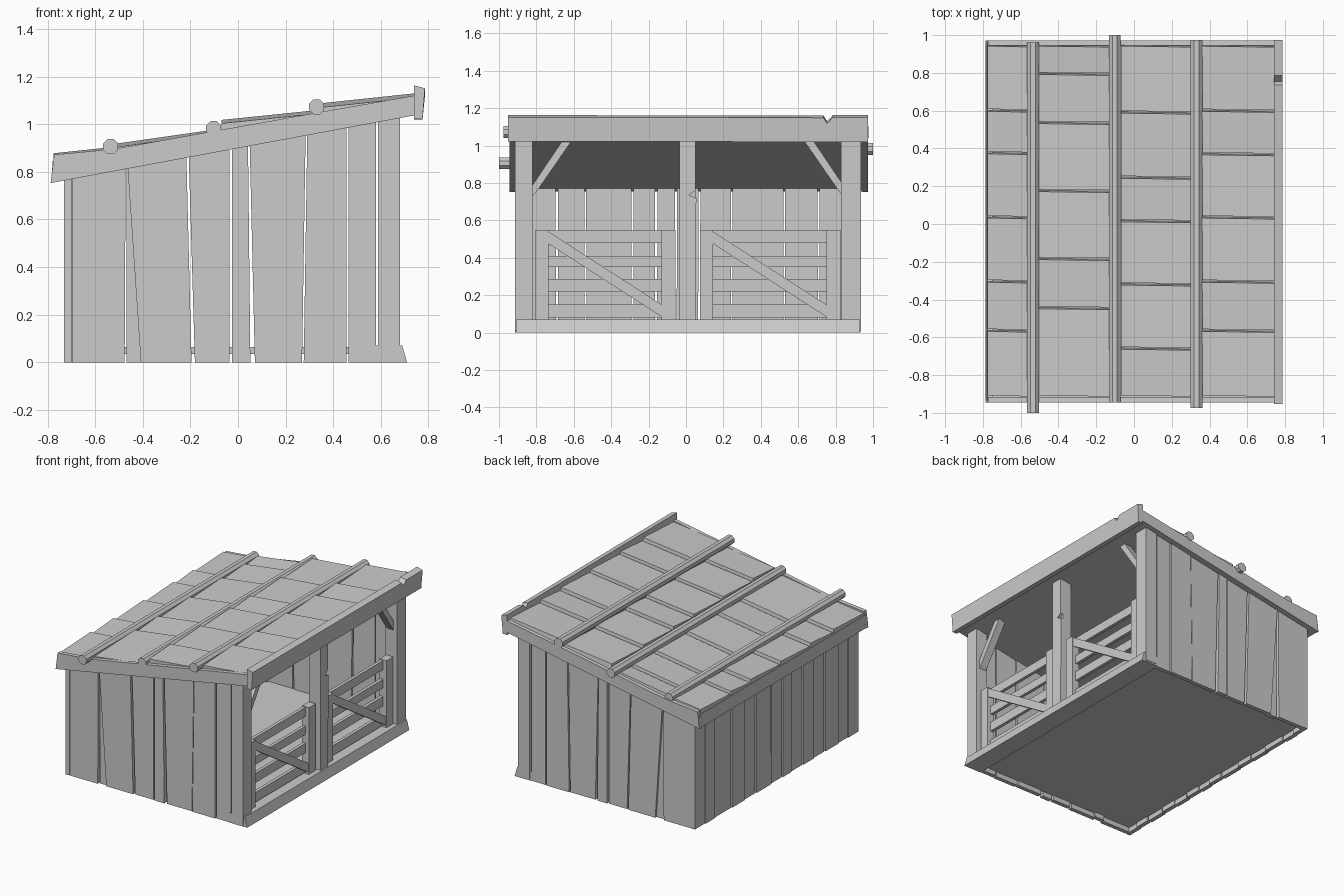
import bpy, bmesh, math, random
random.seed(4)

YC = 0.01                       # mirror plane of the building in y


def under(x):                   # underside of the sloping roof
    return 0.9 + 0.186 * x


def mesh(name, verts, faces):
    me = bpy.data.meshes.new(name)
    me.from_pydata(verts, [], faces)
    bm = bmesh.new()
    bm.from_mesh(me)
    bmesh.ops.recalc_face_normals(bm, faces=bm.faces)
    bm.to_mesh(me)
    bm.free()
    ob = bpy.data.objects.new(name, me)
    bpy.context.collection.objects.link(ob)
    return ob


def prism(name, pts, axis, a, b):
    """Extrude a 2D profile along an axis from a to b."""
    def place(p, t):
        return {'x': (t, p[0], p[1]), 'y': (p[0], t, p[1]), 'z': (p[0], p[1], t)}[axis]
    n = len(pts)
    verts = [place(p, a) for p in pts] + [place(p, b) for p in pts]
    faces = [tuple(range(n)), tuple(range(n, 2 * n))]
    faces += [(i, (i + 1) % n, n + (i + 1) % n, n + i) for i in range(n)]
    return mesh(name, verts, faces)


def box(name, x0, x1, y0, y1, z0, z1):
    return prism(name, [(x0, y0), (x1, y0), (x1, y1), (x0, y1)], 'z', z0, z1)


# floor (raised inside the walls) and front sill
box("floor", -0.705, 0.60, -0.885, 0.905, 0.035, 0.065)
prism("front_sill", [(0.57, 0), (0.71, 0), (0.69, 0.07), (0.57, 0.07)], 'y', -0.91, 0.93)

# side wall planks: top left, top right, bottom left, bottom right (x), inset
planks = [
    (-0.697, -0.472, -0.697, -0.476, 0),
    (-0.468, -0.440, -0.468, -0.390, 0.014),
    (-0.464, -0.217, -0.408, -0.195, 0),
    (-0.207, -0.036, -0.181, -0.036, 0.005),
    (-0.025, 0.042, -0.025, 0.052, 0),
    (0.049, 0.284, 0.071, 0.269, 0.005),
    (0.291, 0.456, 0.276, 0.456, 0),
    (0.465, 0.580, 0.465, 0.580, 0.005),
]
for side in (-1, 1):
    for tl, tr, bl, br, inset in planks:
        out = YC + side * (0.922 - inset)
        prism("side_plank", [(bl, 0), (br, 0), (tr, under(tr) + 0.01), (tl, under(tl) + 0.01)],
              'y', out, out - side * 0.03)

# back wall planks: open gaps (1), and tight joints with no visible slit (0)
gaps = [(-0.913, 0), (-0.80, 0), (-0.69, 1), (-0.537, 1), (-0.41, 0), (-0.285, 1), (-0.16, 1),
        (-0.055, 1), (0.07, 1), (0.245, 1), (0.38, 0), (0.525, 1), (0.71, 1), (0.82, 0), (0.933, 0)]
for i, ((a, ga), (b, gb)) in enumerate(zip(gaps, gaps[1:])):
    off = 0.006 * (i % 2)
    s = random.uniform(-0.003, 0.003)
    ya, yb = a + 0.005 * ga, b - 0.005 * gb
    prism("back_plank", [(ya, 0), (yb, 0), (yb + s * gb, 0.785), (ya + s * ga, 0.785)],
          'x', -0.73 + off, -0.70 + off)

# posts, the middle one with a chipped edge
for y0, y1 in ((-0.915, -0.82), (0.83, 0.935)):
    prism("corner_post", [(0.589, 0.01), (0.68, 0.01), (0.68, under(0.68)), (0.589, under(0.589))],
          'y', y0, y1)
box("middle_post", 0.589, 0.66, -0.035, 0.05, 0.05, 1.02)
prism("middle_post_face", [(-0.035, 0.05), (0.05, 0.05), (0.055, 0.72), (0.015, 0.735), (0.05, 0.76),
                           (0.05, 1.025), (-0.035, 1.025)], 'x', 0.66, 0.68)

# corner braces under the roof
for side in (-1, 1):
    prism("corner_brace", [(YC + side * y, z) for y, z in
                           [(0.83, 0.73), (0.83, 0.79), (0.675, 1.02), (0.625, 1.02), (0.815, 0.745)]],
          'x', 0.60, 0.655)

# two gates
for y in (-0.805, 0.075):
    box("gate_stile", 0.60, 0.655, y, y + 0.07, 0.07, 0.55)
    box("gate_stile", 0.60, 0.655, y + 0.675, y + 0.75, 0.07, 0.55)
    for z0, z1 in ((0.08, 0.15), (0.22, 0.287), (0.35, 0.41), (0.48, 0.545)):
        box("gate_rail", 0.605, 0.628, y + 0.05, y + 0.70, z0, z1)
    prism("gate_brace", [(y + 0.07, 0.54), (y + 0.675, 0.15), (y + 0.675, 0.085), (y + 0.07, 0.475)],
          'x', 0.628, 0.65)

# roof deck, barge boards and eaves board
prism("roof_deck", [(-0.775, under(-0.775)), (0.75, under(0.75)), (0.75, under(0.75) + 0.06),
                    (-0.775, under(-0.775) + 0.06)], 'y', -0.93, 0.955)
for y0, y1 in ((-0.945, -0.915), (0.945, 0.972)):
    prism("barge_board", [(-0.787, 0.753), (0.75, 1.039), (0.75, 1.122), (0.34, 1.050),
                          (-0.52, 0.896), (-0.772, 0.872)], 'y', y0, y1)
prism("eaves_board", [(-0.785, 0.755), (-0.75, 0.761), (-0.75, 0.85), (-0.778, 0.845)],
      'y', -0.93, 0.955)

# front fascia, leaning slightly, with a notch in its top edge
fascia = prism("front_fascia", [(-0.953, 1.022), (0.972, 1.02), (0.974, 1.163), (0.785, 1.163),
                                (0.755, 1.13), (0.735, 1.161), (-0.953, 1.163)], 'x', 0.74, 0.775)
for v in fascia.data.vertices:
    if v.co.x > 0.76 and v.co.z > 1.1:
        v.co.x += 0.01
        v.co.z -= 0.012

# roof tile courses: x range, top heights, seams in y
courses = [
    (-0.775, -0.51, 0.870, 0.898, [0.605, 0.38, 0.04, -0.30, -0.56]),
    (-0.55, -0.08, 0.905, 0.972, [0.80, 0.54, 0.18, -0.18, -0.44]),
    (-0.07, 0.34, 1.010, 1.052, [0.595, 0.25, 0.02, -0.315, -0.655]),
    (0.31, 0.745, 1.076, 1.122, [0.605, 0.375, 0.04, -0.30, -0.56]),
]
for x0, x1, h0, h1, seams in courses:
    edges = [0.95] + seams + [-0.912]
    for hi, lo in zip(edges, edges[1:]):
        k = random.uniform(0.006, 0.012)
        verts = []
        for x, h, skew in ((x0, h0, 0), (x1, h1, 0.006)):
            base = under(x) + 0.045
            a, b = lo + 0.004 - skew, hi + 0.002 - skew
            # raised, slanted end on the +y side makes the dark step at each seam
            verts += [(x, a, base), (x, b, base), (x, b - 0.010, h + 0.008), (x, a, h - k)]
        mesh("roof_tile", verts, [(0, 1, 2, 3), (4, 5, 6, 7), (0, 1, 5, 4), (1, 2, 6, 5),
                                  (2, 3, 7, 6), (3, 0, 4, 7)])

# round poles holding the tiles down
for x, z, y0, y1 in ((-0.535, 0.906, -1.0, 0.96), (-0.102, 0.982, -0.945, 1.0),
                     (0.33, 1.073, -0.975, 0.975)):
    ring = [(x + 0.034 * math.cos(math.tau * (i + 0.5) / 8), z + 0.034 * math.sin(math.tau * (i + 0.5) / 8))
            for i in range(8)]
    prism("roof_pole", ring, 'y', y0, y1)
